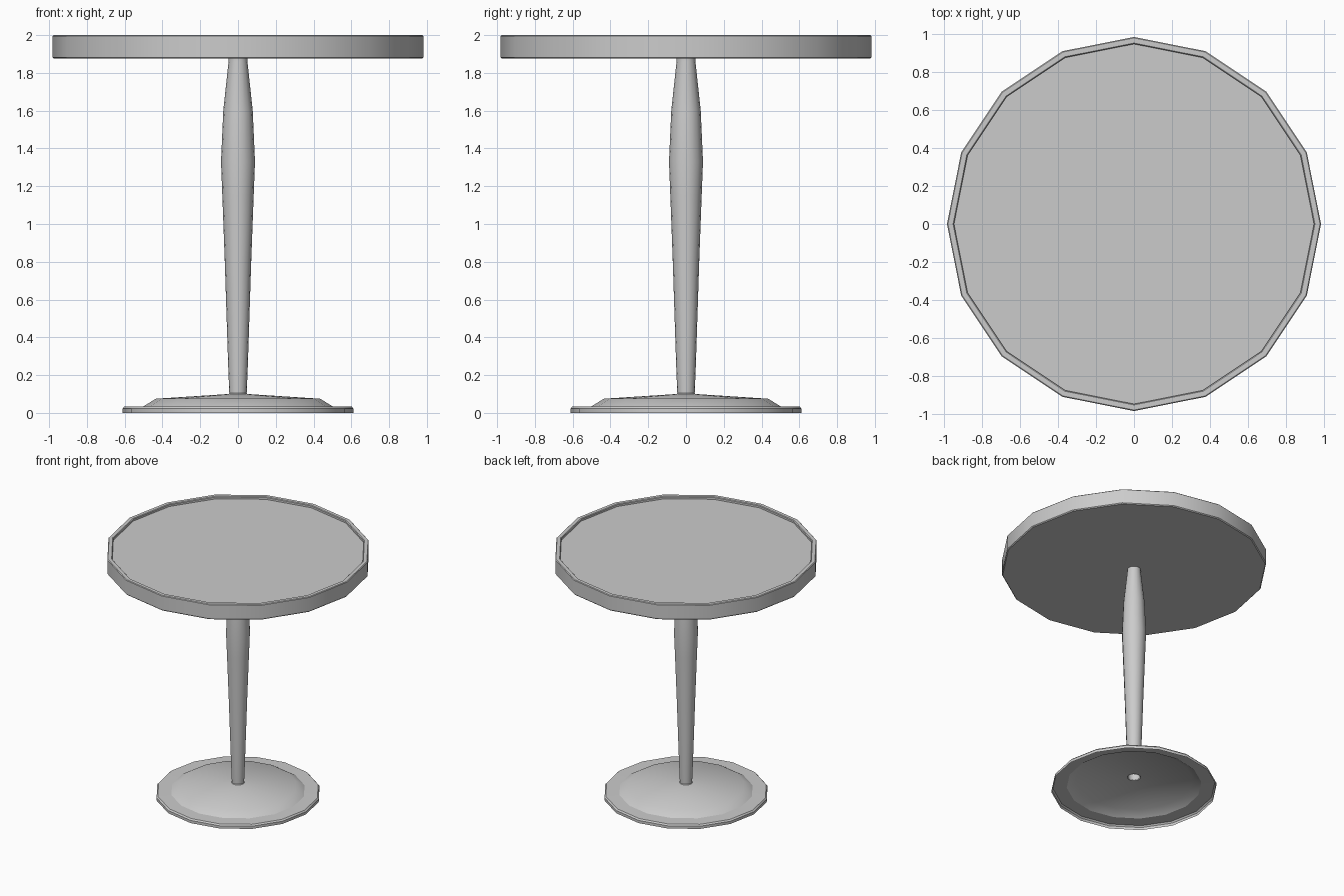
import bpy, bmesh
from math import cos, sin, tau, radians

if "Cube" in bpy.data.objects:
    bpy.data.objects.remove(bpy.data.objects["Cube"])

SIDES = 16


def lathe(name, profile, cap_start=False, cap_end=False):
    """Revolve (radius, height) points, listed so that faces point outward."""
    bm = bmesh.new()
    rings = [[bm.verts.new((r * cos(tau * i / SIDES), r * sin(tau * i / SIDES), z))
              for i in range(SIDES)] for r, z in profile]
    for a, b in zip(rings, rings[1:]):
        for i in range(SIDES):
            j = (i + 1) % SIDES
            bm.faces.new((a[i], a[j], b[j], b[i]))
    if cap_start:
        bm.faces.new(rings[0][::-1])
    if cap_end:
        bm.faces.new(rings[-1])
    mesh = bpy.data.meshes.new(name)
    bm.to_mesh(mesh)
    bm.free()
    obj = bpy.data.objects.new(name, mesh)
    bpy.context.collection.objects.link(obj)
    bpy.ops.object.select_all(action='DESELECT')
    obj.select_set(True)
    bpy.context.view_layer.objects.active = obj
    bpy.ops.object.shade_smooth_by_angle(angle=radians(30))
    return obj


# Round top with raised rim and recessed surface
lathe("table_top", [(0.975, 1.875), (0.982, 1.882), (0.982, 1.995), (0.977, 2.0),
                    (0.95, 2.0), (0.945, 1.995), (0.945, 1.98)],
      cap_start=True, cap_end=True)

# Turned column, open at the bottom
lathe("column", [(0.046, 0.10), (0.052, 0.25), (0.07, 0.80), (0.083, 1.15), (0.09, 1.33),
                 (0.078, 1.60), (0.05, 1.86), (0.05, 1.876)])

# Thin hollow foot with a hole under the column
lathe("base", [(0.612, 0.0), (0.612, 0.022), (0.602, 0.033), (0.50, 0.035),
               (0.435, 0.075), (0.05, 0.10), (0.046, 0.105)])
